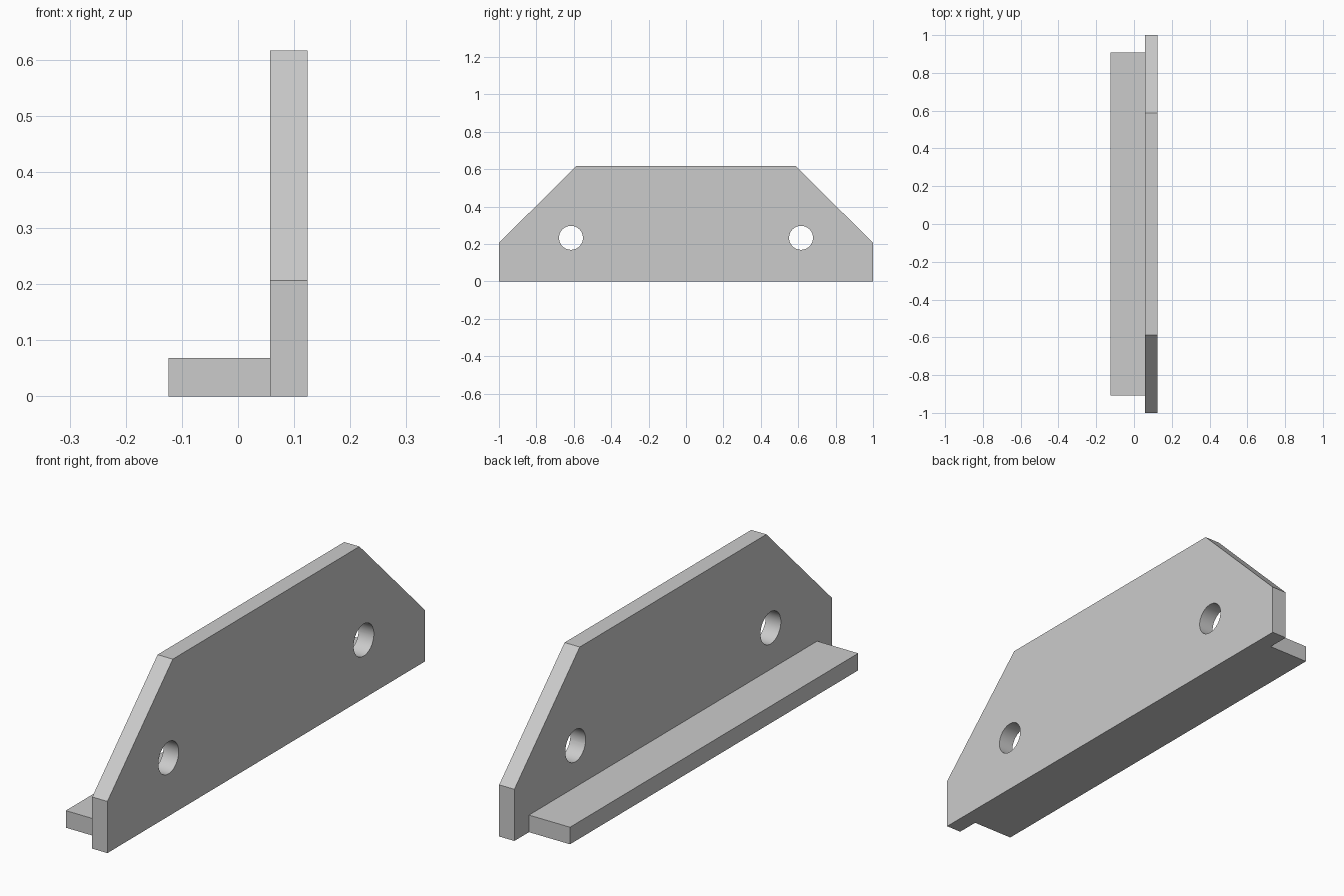
import bpy
import bmesh
import math

if "Cube" in bpy.data.objects:
    bpy.data.objects.remove(bpy.data.objects["Cube"], do_unlink=True)

# Single grey finish
grey = bpy.data.materials.new("light_grey")
grey.use_nodes = True
COLOR = (0.6, 0.6, 0.6, 1.0)
grey.diffuse_color = COLOR
grey.node_tree.nodes["Principled BSDF"].inputs["Base Color"].default_value = COLOR


def extrude_x(name, profile, x0, x1):
    """Solid from a (y, z) profile, extruded along x."""
    bm = bmesh.new()
    face = bm.faces.new([bm.verts.new((x0, y, z)) for y, z in profile])
    ext = bmesh.ops.extrude_face_region(bm, geom=[face])
    moved = [g for g in ext["geom"] if isinstance(g, bmesh.types.BMVert)]
    bmesh.ops.translate(bm, verts=moved, vec=(x1 - x0, 0, 0))
    bmesh.ops.recalc_face_normals(bm, faces=bm.faces)
    mesh = bpy.data.meshes.new(name)
    bm.to_mesh(mesh)
    bm.free()
    mesh.materials.append(grey)
    obj = bpy.data.objects.new(name, mesh)
    bpy.context.collection.objects.link(obj)
    return obj


X_BACK, X_JOINT, X_FACE = -0.124, 0.057, 0.124

# Upright plate with chamfered upper corners
half = [(1.0, 0.0), (1.0, 0.206), (0.588, 0.616)]
plate = extrude_x("upright_plate", half + [(-y, z) for y, z in reversed(half)],
                  X_JOINT, X_FACE)

# Two round bolt holes through the plate
for side in (-1, 1):
    circle = [(side * 0.615 + 0.064 * math.cos(i * math.tau / 48),
               0.233 + 0.064 * math.sin(i * math.tau / 48)) for i in range(48)]
    cutter = extrude_x("hole_cutter", circle, X_JOINT - 0.05, X_FACE + 0.05)
    cutter.hide_render = True
    mod = plate.modifiers.new("bolt_hole", 'BOOLEAN')
    mod.operation = 'DIFFERENCE'
    mod.solver = 'EXACT'
    mod.object = cutter
    bpy.context.view_layer.objects.active = plate
    bpy.ops.object.modifier_apply(modifier=mod.name)
    bpy.data.objects.remove(cutter, do_unlink=True)

# Shorter foot flange along the bottom edge
extrude_x("foot_flange", [(-0.908, 0), (0.908, 0), (0.908, 0.068), (-0.908, 0.068)],
          X_BACK, X_JOINT)

# Smooth hole walls, crisp edges elsewhere
bpy.ops.object.select_all(action='DESELECT')
plate.select_set(True)
bpy.context.view_layer.objects.active = plate
bpy.ops.object.shade_smooth_by_angle(angle=math.radians(30))
